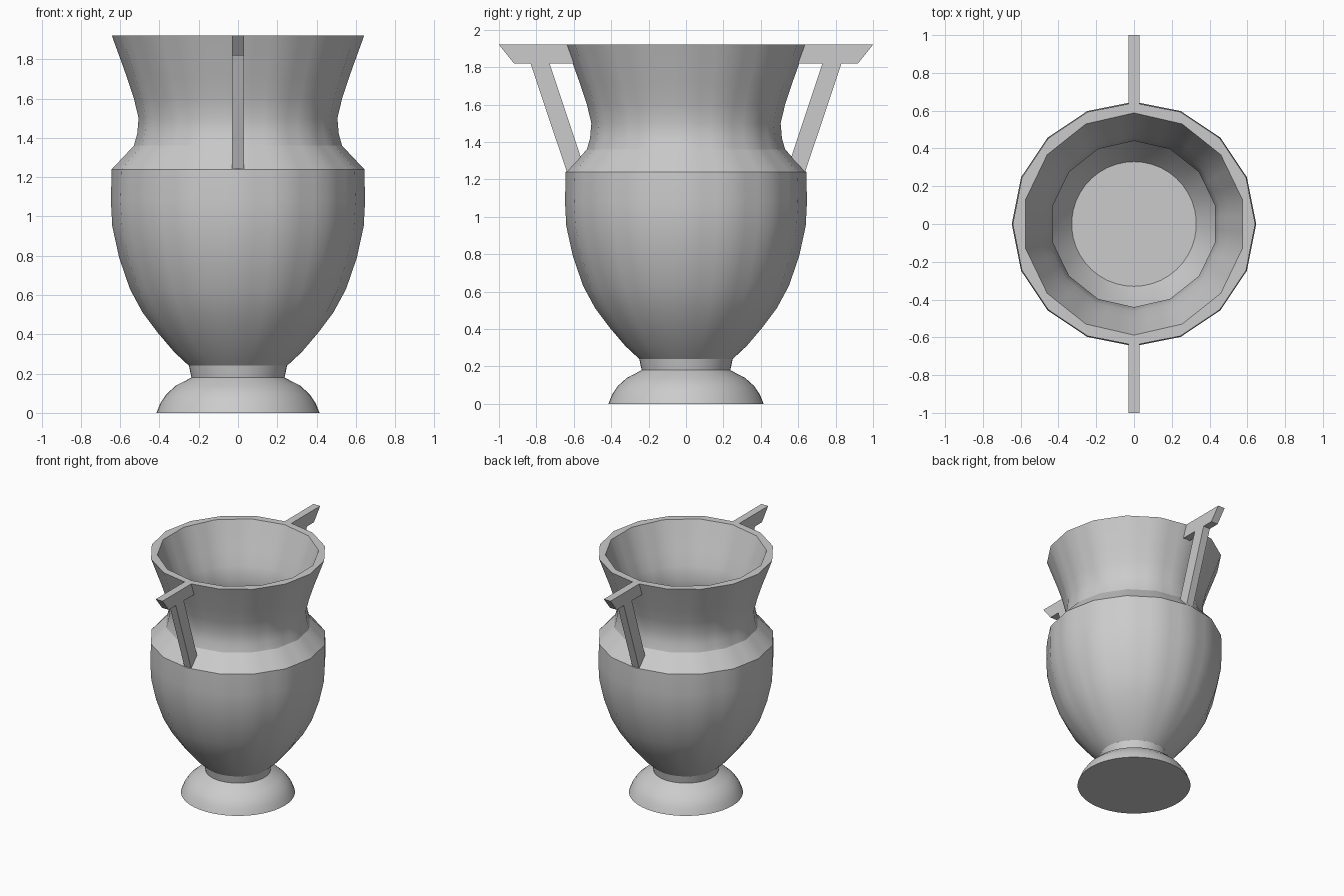
import bpy, bmesh, math

old = bpy.data.objects.get("Cube")
if old:
    bpy.data.objects.remove(old, do_unlink=True)

clay = bpy.data.materials.new("grey_clay")
clay.use_nodes = True
clay.diffuse_color = (0.6, 0.6, 0.6, 1)
clay.node_tree.nodes["Principled BSDF"].inputs["Base Color"].default_value = (0.6, 0.6, 0.6, 1)


def lathe(bm, profile, sides, start):
    """Revolve (radius, z, facet) points; facet 0 is round, 1 is a polygon."""
    count, step = sides * 3, math.tau / sides
    rings = []
    for r, z, facet in profile:
        ring = []
        for j in range(count):
            a = j * math.tau / count
            flat = math.cos(step / 2) / math.cos(a % step - step / 2)
            if j % 3 == 0:
                flat = 1
            k = r * (1 + facet * (flat - 1))
            ring.append(bm.verts.new((k * math.cos(a + start), k * math.sin(a + start), z)))
        rings.append(ring)
    for low, high in zip(rings, rings[1:]):
        for j in range(count):
            n = (j + 1) % count
            bm.faces.new((low[j], low[n], high[n], high[j]))
    return rings


def finish(bm, name, smooth=True):
    mesh = bpy.data.meshes.new(name)
    bm.to_mesh(mesh)
    bm.free()
    mesh.materials.append(clay)
    obj = bpy.data.objects.new(name, mesh)
    bpy.context.collection.objects.link(obj)
    if smooth:
        bpy.ops.object.select_all(action='DESELECT')
        obj.select_set(True)
        bpy.context.view_layer.objects.active = obj
        bpy.ops.object.shade_smooth_by_angle(angle=math.radians(27))
    return obj


def ring_edges(ring):
    return [bm.edges.get((ring[j - 1], ring[j])) for j in range(len(ring))]


# Domed foot with a short neck
bm = bmesh.new()
foot = lathe(bm, [(0.415, 0, 0), (0.395, 0.05, 0), (0.365, 0.095, 0), (0.315, 0.14, 0),
                  (0.24, 0.178, 0), (0.237, 0.18, 0), (0.25, 0.242, 0)], 16, 0)
bm.faces.new(foot[0][::-1])
finish(bm, "foot")

# Hollow body: outer wall, inner wall, rim and floor
bm = bmesh.new()
outer = lathe(bm, [(0.25, 0.24, 0), (0.325, 0.31, 0.2), (0.41, 0.41, 0.5), (0.485, 0.51, 0.8),
                   (0.55, 0.63, 1), (0.605, 0.79, 1), (0.64, 0.95, 1), (0.647, 1.08, 1),
                   (0.643, 1.24, 1), (0.53, 1.36, 1), (0.513, 1.42, 1), (0.506, 1.5, 1),
                   (0.53, 1.6, 1), (0.566, 1.71, 1), (0.642, 1.92, 1)], 16, 0)
inner = lathe(bm, [(0.588, 1.92, 1), (0.505, 1.7, 1), (0.465, 1.6, 1), (0.44, 1.5, 1),
                   (0.455, 1.4, 1), (0.48, 1.33, 1), (0.58, 1.21, 1), (0.588, 1.08, 1),
                   (0.575, 0.93, 1), (0.53, 0.76, 0.6), (0.45, 0.58, 0.3), (0.33, 0.42, 0)],
              14, math.pi / 2)
rim = bmesh.ops.bridge_loops(bm, edges=ring_edges(outer[-1]) + ring_edges(inner[0]))
for face in rim["faces"]:
    face.normal_update()
    if face.normal.z < 0:
        face.normal_flip()
bm.faces.new(inner[-1])
finish(bm, "body")


# Handles: a slanted-end arm at the rim and a leaning strut below it
def plate(name, outline, side):
    bm = bmesh.new()
    face = bm.faces.new([bm.verts.new((-0.03, side * y, z)) for y, z in outline])
    extruded = bmesh.ops.extrude_face_region(bm, geom=[face])
    moved = [v for v in extruded["geom"] if isinstance(v, bmesh.types.BMVert)]
    bmesh.ops.translate(bm, verts=moved, vec=(0.06, 0, 0))
    bmesh.ops.recalc_face_normals(bm, faces=bm.faces)
    finish(bm, name, smooth=False)


arm = [(0.62, 1.92), (1.0, 1.92), (0.92, 1.82), (0.585, 1.82)]
strut = [(0.73, 1.822), (0.832, 1.822), (0.637, 1.24), (0.55, 1.28)]
for side, label in ((-1, "front"), (1, "back")):
    plate(label + "_handle_arm", arm, side)
    plate(label + "_handle_strut", strut, side)
